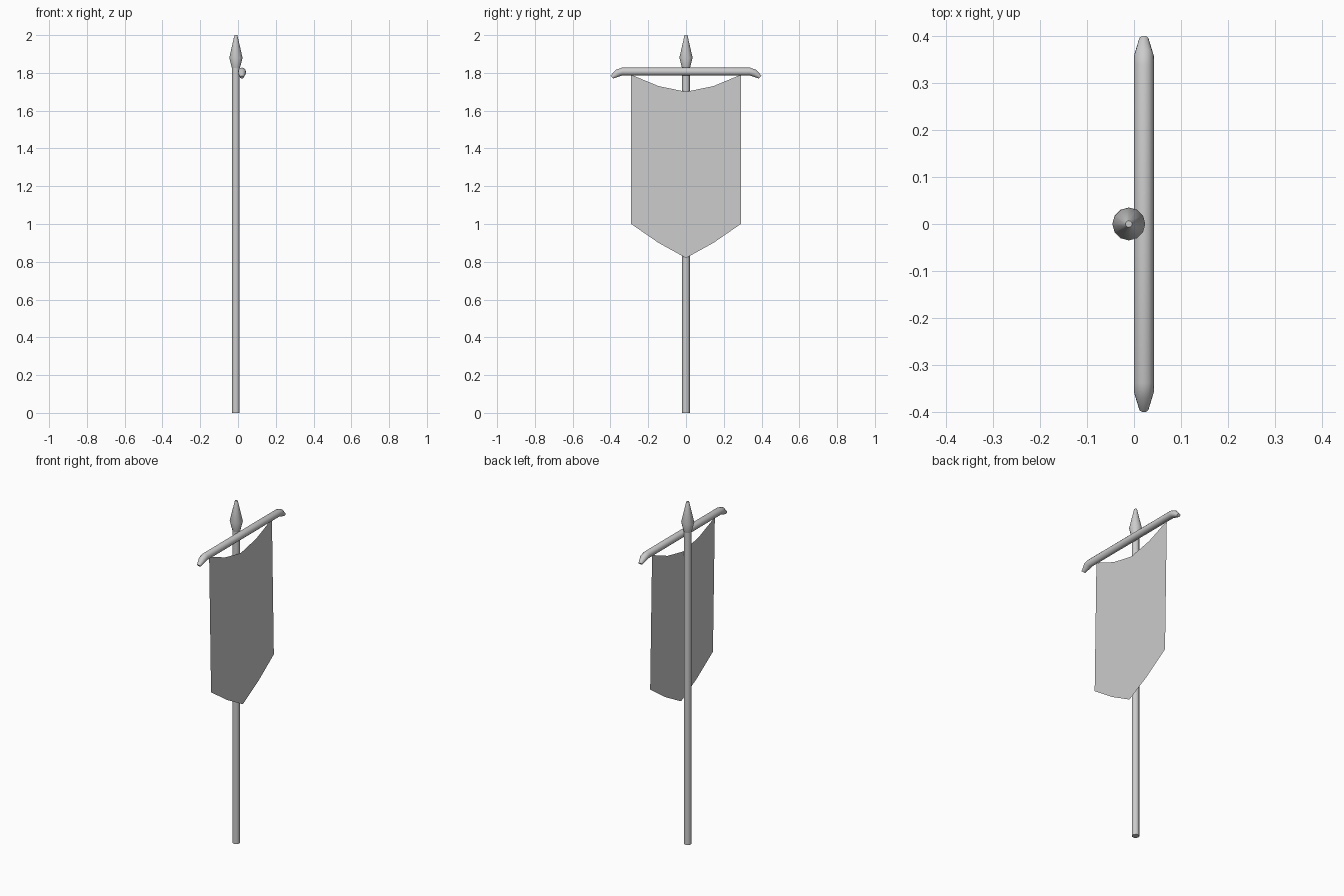
import bpy, bmesh, math
from mathutils import Vector

if "Cube" in bpy.data.objects:
    bpy.data.objects.remove(bpy.data.objects["Cube"])

SIDES = 12


def finish(bm, name, smooth=None):
    bmesh.ops.recalc_face_normals(bm, faces=bm.faces)
    mesh = bpy.data.meshes.new(name)
    bm.to_mesh(mesh)
    bm.free()
    obj = bpy.data.objects.new(name, mesh)
    bpy.context.collection.objects.link(obj)
    if smooth:
        bpy.ops.object.select_all(action='DESELECT')
        bpy.context.view_layer.objects.active = obj
        obj.select_set(True)
        bpy.ops.object.shade_smooth_by_angle(angle=math.radians(smooth))
    return obj


def tube(name, rings, smooth):
    """Skin rings given as (centre, axis, radius); every axis lies in the YZ plane."""
    bm = bmesh.new()
    loops = []
    for centre, axis, r in rings:
        u = Vector((1, 0, 0))
        v = Vector(axis).normalized().cross(u)
        loops.append([bm.verts.new(Vector(centre) + r * (math.cos(a) * u + math.sin(a) * v))
                      for a in (2 * math.pi * i / SIDES for i in range(SIDES))])
    for a, b in zip(loops, loops[1:]):
        for i in range(SIDES):
            j = (i + 1) % SIDES
            bm.faces.new((a[i], a[j], b[j], b[i]))
    bm.faces.new(loops[0])
    bm.faces.new(loops[-1])
    return finish(bm, name, smooth)


# Upright pole and spear-shaped finial
POLE_X = -0.011
UP = (0, 0, 1)
tube("pole", [((POLE_X, 0, z), UP, 0.02) for z in (0, 1.828)], 40)
tube("finial", [((POLE_X, 0, z), UP, r) for z, r in
                ((1.825, 0.021), (1.88, 0.035), (1.99, 0.010), (2.0, 0.007))], 40)

# Crossbar with drooping, tapered ends (half profile, mirrored)
BAR_X = 0.021
half = [(0.338, 1.807, 0.021, 0), (0.358, 1.800, 0.021, 38), (0.3925, 1.7775, 0.0105, 45)]
rings = []
for side in (-1, 1):
    for y, z, r, droop in (half[::-1] if side < 0 else half):
        d = math.radians(droop)
        rings.append(((BAR_X, side * y, z), (0, math.cos(d), -side * math.sin(d)), r))
tube("crossbar", rings, 40)

# Cloth banner: single sheet, sagging top, pointed bottom, leaning slightly forward
bm = bmesh.new()
columns = []
for y, top, bottom in ((-0.29, 1.79, 1.0), (-0.145, 1.73, 0.90), (0, 1.70, 0.82),
                       (0.145, 1.73, 0.90), (0.29, 1.79, 1.0)):
    columns.append([bm.verts.new((0.021 + (1.5 - z) * 0.0155, y, z)) for z in (bottom, top)])
for a, b in zip(columns, columns[1:]):
    bm.faces.new((a[0], b[0], b[1], a[1]))
finish(bm, "banner")
